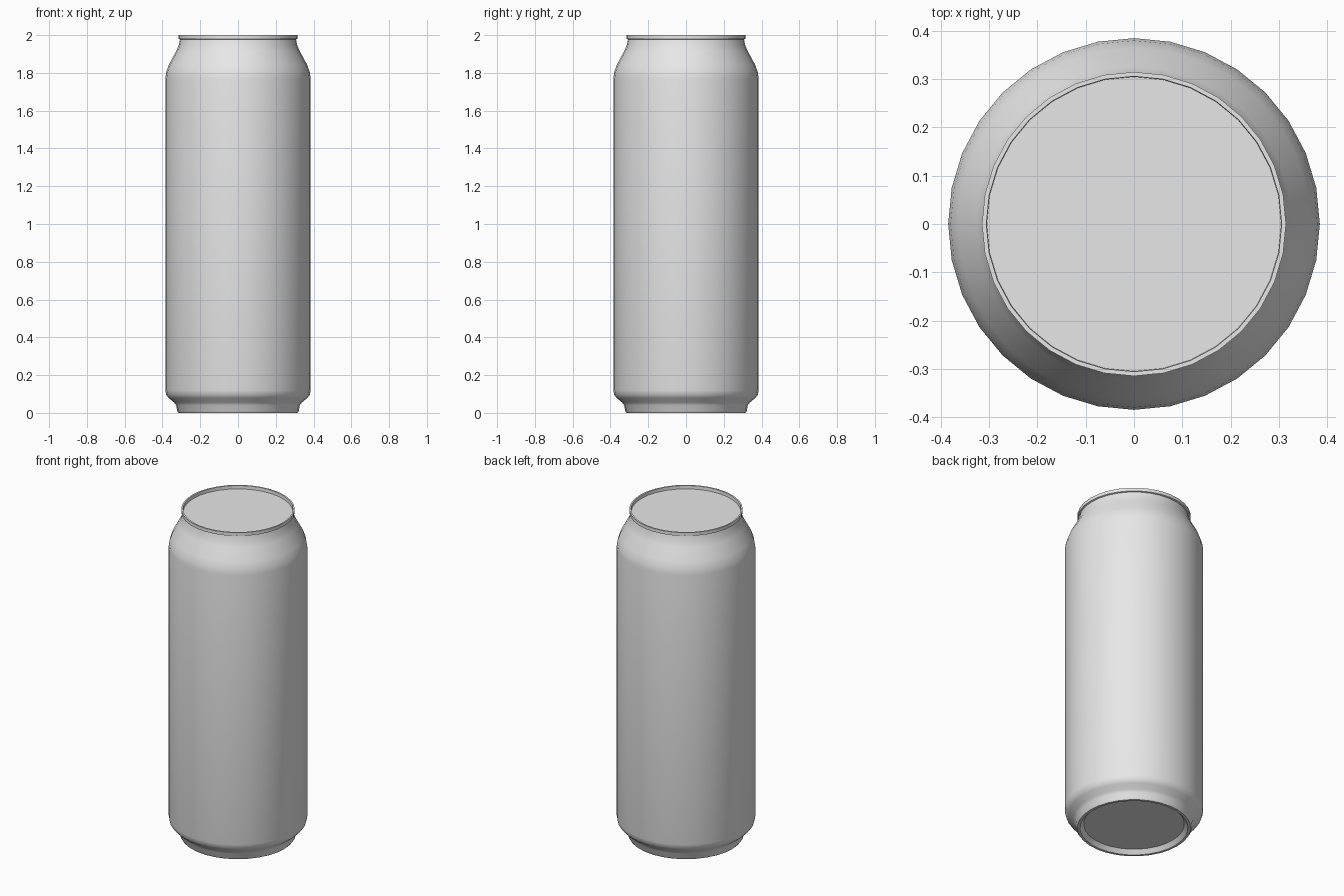
import bpy
import bmesh
from math import cos, sin, tau, radians

cube = bpy.data.objects.get("Cube")
if cube:
    bpy.data.objects.remove(cube, do_unlink=True)

SIDES = 32

metal = bpy.data.materials.new("plain light grey")
metal.use_nodes = True
grey = (0.8, 0.8, 0.8, 1.0)
metal.diffuse_color = grey
metal.node_tree.nodes["Principled BSDF"].inputs["Base Color"].default_value = grey


def lathe(name, profile, cap_start=False, cap_end=False):
    """Spin a (radius, height) profile, listed upward on the outside, about z."""
    bm = bmesh.new()
    rings = [[bm.verts.new((r * cos(tau * i / SIDES), r * sin(tau * i / SIDES), z))
              for i in range(SIDES)] for r, z in profile]
    for low, high in zip(rings, rings[1:]):
        for i in range(SIDES):
            j = (i + 1) % SIDES
            bm.faces.new((low[i], low[j], high[j], high[i]))
    if cap_start:
        bm.faces.new(rings[0][::-1])
    if cap_end:
        bm.faces.new(rings[-1])
    mesh = bpy.data.meshes.new(name)
    bm.to_mesh(mesh)
    bm.free()
    mesh.materials.append(metal)
    obj = bpy.data.objects.new(name, mesh)
    bpy.context.collection.objects.link(obj)
    bpy.ops.object.select_all(action='DESELECT')
    obj.select_set(True)
    bpy.context.view_layer.objects.active = obj
    bpy.ops.object.shade_smooth_by_angle(angle=radians(35))
    return obj


# Recessed base, foot ring, straight wall and tapered shoulder
lathe("can_body", [
    (0.28, 0.025), (0.30, 0.0), (0.315, 0.0), (0.322, 0.01),
    (0.327, 0.04), (0.338, 0.055), (0.366, 0.078), (0.38, 0.095),
    (0.385, 0.12), (0.385, 1.77), (0.38, 1.805), (0.365, 1.845),
    (0.327, 1.915), (0.314, 1.945), (0.307, 1.977),
], cap_start=True)

# Rolled rim with the sunken lid
lathe("rim_and_lid", [
    (0.307, 1.977), (0.315, 1.98), (0.315, 2.0), (0.306, 2.0), (0.305, 1.98),
], cap_end=True)
